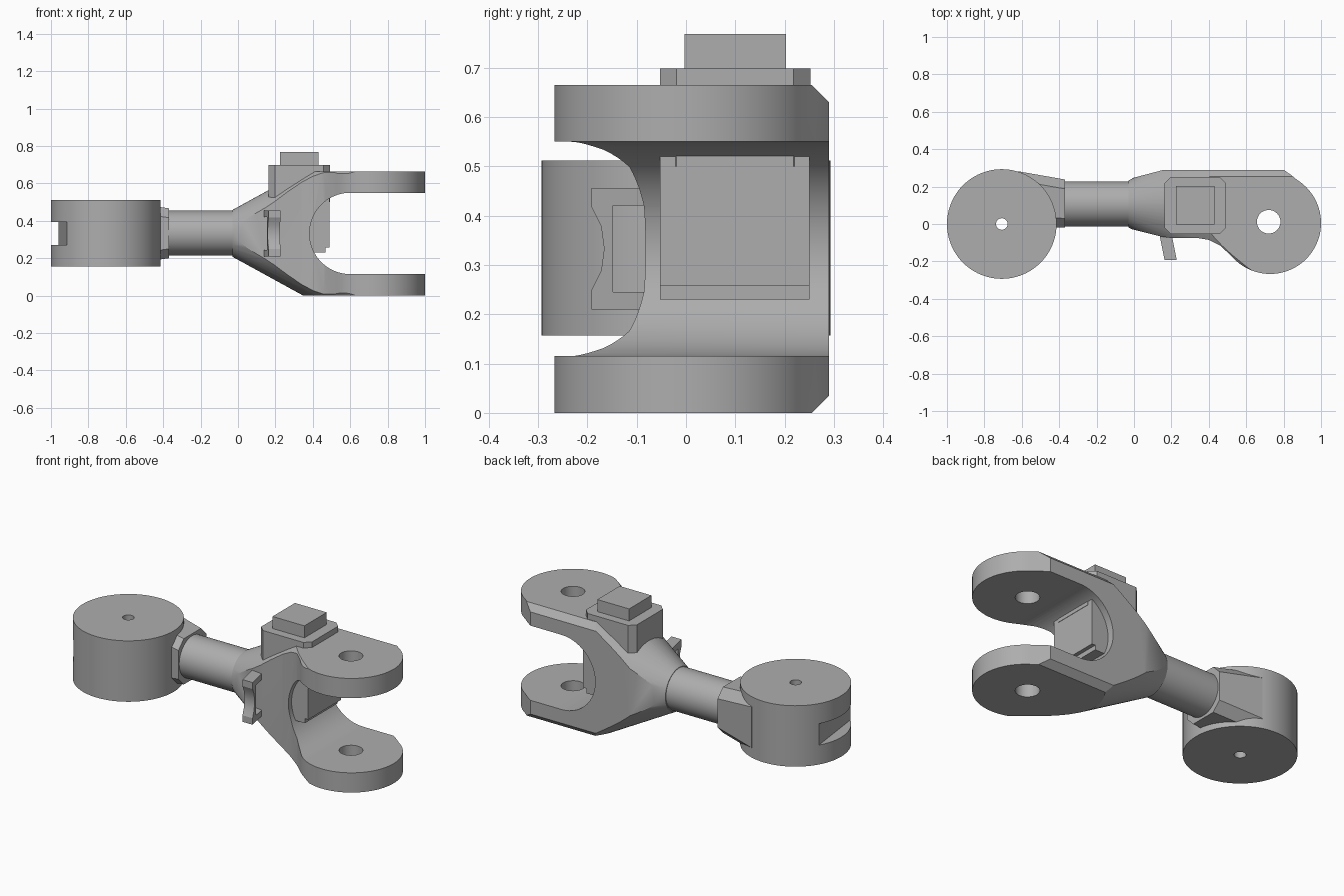
import bpy, bmesh, math
from mathutils import Vector

cube = bpy.data.objects.get("Cube")
if cube:
    bpy.data.objects.remove(cube, do_unlink=True)

grey = bpy.data.materials.new("plain grey")
grey.use_nodes = True
COLOUR = (0.42, 0.42, 0.42, 1)
grey.diffuse_color = COLOUR
grey.node_tree.nodes["Principled BSDF"].inputs["Base Color"].default_value = COLOUR

AXES = {"x": lambda a, b, h: (h, a, b),
        "y": lambda a, b, h: (a, h, b),
        "z": lambda a, b, h: (a, b, h)}


def loft(name, bottom, top, axis, lo, hi):
    """Solid between two matching outlines set at lo and hi along an axis."""
    put = AXES[axis]
    bm = bmesh.new()
    a = [bm.verts.new(put(p, q, lo)) for p, q in bottom]
    b = [bm.verts.new(put(p, q, hi)) for p, q in top]
    bm.faces.new(a)
    bm.faces.new(b)
    n = len(a)
    for i in range(n):
        j = (i + 1) % n
        bm.faces.new((a[i], a[j], b[j], b[i]))
    bmesh.ops.recalc_face_normals(bm, faces=bm.faces)
    mesh = bpy.data.meshes.new(name)
    bm.to_mesh(mesh)
    bm.free()
    mesh.materials.append(grey)
    ob = bpy.data.objects.new(name, mesh)
    bpy.context.collection.objects.link(ob)
    return ob


def prism(name, outline, axis, lo, hi):
    return loft(name, outline, outline, axis, lo, hi)


def arc(cx, cy, r, start=0, end=360, n=64):
    full = end - start == 360
    steps = n if full else n + 1
    angles = [math.radians(start + (end - start) * i / n) for i in range(steps)]
    return [(cx + r * math.cos(t), cy + r * math.sin(t)) for t in angles]


def rect(x0, x1, y0, y1, c=0):
    """Rectangle, with corners cut off by c if given."""
    if not c:
        return [(x0, y0), (x1, y0), (x1, y1), (x0, y1)]
    return [(x0 + c, y0), (x1 - c, y0), (x1, y0 + c), (x1, y1 - c),
            (x1 - c, y1), (x0 + c, y1), (x0, y1 - c), (x0, y0 + c)]


def combine(ob, other, operation):
    """Apply a boolean and remove the helper solid."""
    mod = ob.modifiers.new("combine", "BOOLEAN")
    mod.operation = operation
    mod.solver = "EXACT"
    mod.object = other
    bpy.context.view_layer.update()
    graph = bpy.context.evaluated_depsgraph_get()
    mesh = bpy.data.meshes.new_from_object(ob.evaluated_get(graph))
    ob.modifiers.clear()
    ob.data = mesh
    bpy.data.objects.remove(other, do_unlink=True)


# Pivot drum with a bore and an oblique slot
drum = prism("pivot_drum", arc(-0.707, 0, 0.293, n=96), "z", 0.157, 0.512)
combine(drum, prism("bore", arc(-0.707, 0, 0.031, n=32), "z", 0, 1), "DIFFERENCE")
slot = [(-0.985, 0.35), (-0.89, -0.41), (-1.3, -0.41), (-1.3, 0.35)]
combine(drum, prism("slot", slot, "z", 0.27, 0.395), "DIFFERENCE")

# Flared neck joining the drum to the shank
neck = loft("neck", rect(-0.01, 0.282, 0.165, 0.503, 0.05),
            rect(-0.02, 0.238, 0.2, 0.467, 0.05), "x", -0.62, -0.37)
combine(neck, prism("bore", arc(-0.707, 0, 0.15, n=32), "z", 0, 1), "DIFFERENCE")

# Round shank
shank = prism("shank", arc(0.107, 0.335, 0.12), "x", -0.42, 0.0)

# Fork: plan outline trimmed by a side section and a cone
plan = [(-0.06, -0.03), (-0.03, -0.023), (0.15, -0.068), (0.2, -0.075),
        (0.34, -0.075), (0.4, -0.085), (0.46, -0.115)]
plan += arc(0.728, 0.005, 0.272, -140, 58, 48)
plan += [(0.84, 0.262), (0.8, 0.29), (0.16, 0.29), (-0.03, 0.24), (-0.06, 0.235)]
fork = prism("fork", plan, "z", -0.1, 0.8)
section = [(-0.4, 0), (0.255, 0), (0.29, 0.035), (0.29, 0.63), (0.255, 0.665), (-0.4, 0.665)]
combine(fork, prism("section", section, "x", -0.2, 1.2), "INTERSECT")
flare = loft("flare", arc(0.107, 0.333, 0.125), arc(0.107, 0.333, 0.8), "x", -0.03, 1.2)
combine(fork, flare, "INTERSECT")
gap = arc(0.6, 0.3325, 0.2175, 90, 270, 40) + [(1.3, 0.115), (1.3, 0.55)]
combine(fork, prism("gap", gap, "y", -0.6, 0.6), "DIFFERENCE")
combine(fork, prism("pin_hole", arc(0.72, 0.012, 0.063, n=40), "z", -0.2, 1), "DIFFERENCE")

# Block seated in the fork, with its cap and button
block = prism("inner_block", rect(0.27, 0.49, -0.053, 0.25), "z", 0.257, 0.56)
ledge = prism("block_ledge", rect(0.27, 0.468, -0.053, 0.25), "z", 0.23, 0.257)
cap = prism("cap", rect(0.163, 0.492, -0.053, 0.252, 0.034), "z", 0.5, 0.698)
button = prism("button", rect(0.225, 0.43, -0.003, 0.203), "z", 0.69, 0.768)

# Bracket on the front cheek, leaning slightly outward
half = [(-0.06, 0.123), (-0.192, 0.123), (-0.192, 0.085), (-0.172, 0.045)]
inner = [(-0.148, 0.088), (-0.06, 0.088)]
mid = 0.333
outline = [(y, mid - z) for y, z in half] + [(-0.166, mid)]
outline += [(y, mid + z) for y, z in reversed(half)]
outline += [(y, mid + z) for y, z in reversed(inner)]
outline += [(y, mid - z) for y, z in inner]
bracket = prism("front_bracket", outline, "x", 0.14, 0.205)
for v in bracket.data.vertices:
    v.co.x -= (v.co.y + 0.075) * 0.2

# Smooth the round faces and keep edges sharp
bpy.ops.object.select_all(action="DESELECT")
for ob in (drum, neck, shank, fork, block, ledge, cap, button, bracket):
    ob.select_set(True)
bpy.context.view_layer.objects.active = fork
bpy.ops.object.shade_smooth_by_angle(angle=math.radians(25))
